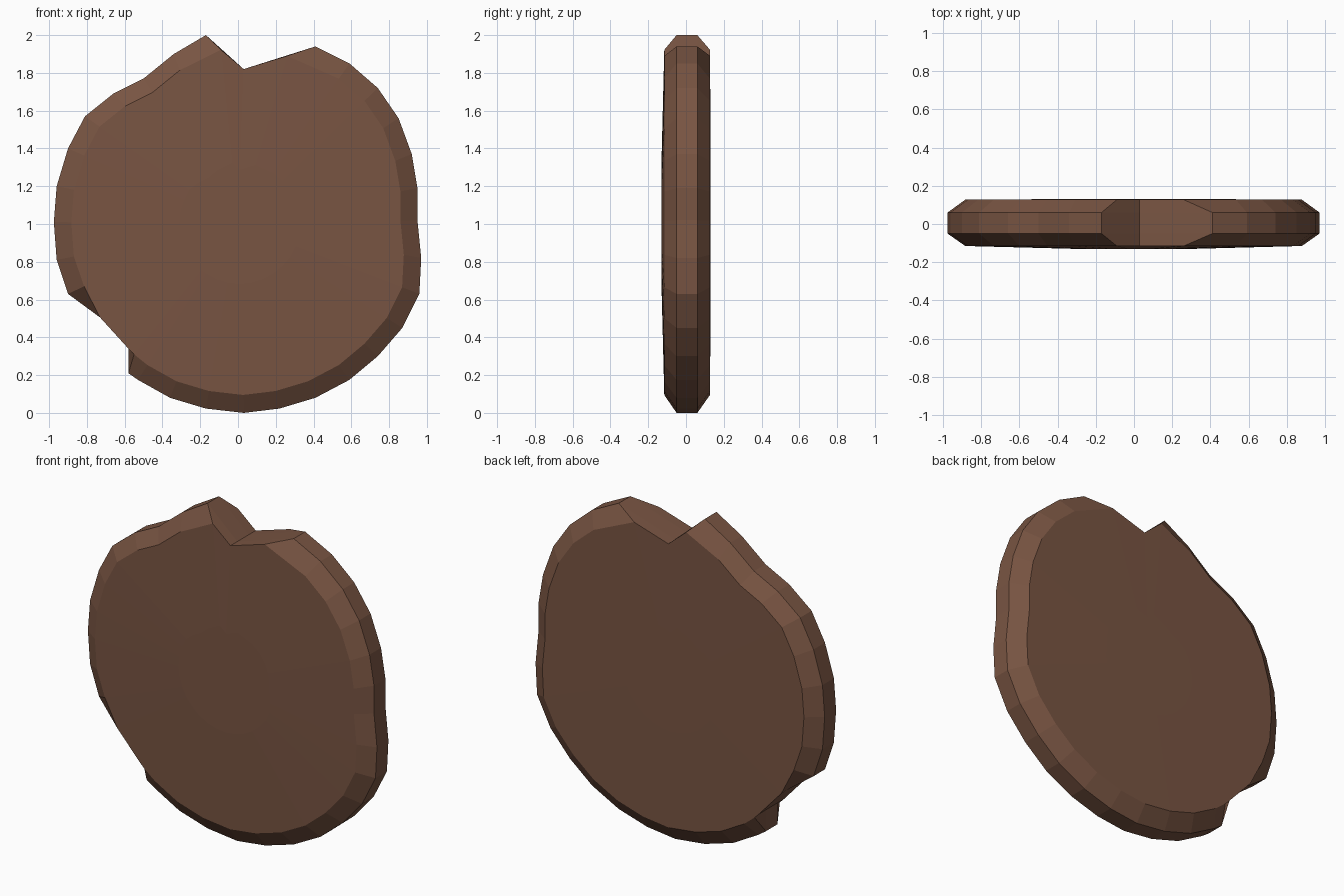
import bpy, bmesh

if "Cube" in bpy.data.objects:
    bpy.data.objects.remove(bpy.data.objects["Cube"])

CX, CZ = 0.0, 1.0
BEVEL = 0.905  # face outline relative to the rim outline

# Rim outline (x, z), clockwise from the bottom of the top notch
rim = [(0.03, 1.82), (0.41, 1.94), (0.59, 1.85), (0.74, 1.72), (0.85, 1.56),
       (0.92, 1.37), (0.95, 1.19), (0.95, 1.02), (0.97, 0.82), (0.96, 0.63),
       (0.87, 0.45), (0.74, 0.30), (0.59, 0.175), (0.41, 0.08), (0.22, 0.023),
       (0.03, 0.0), (-0.17, 0.023), (-0.36, 0.08), (-0.53, 0.175), (-0.58, 0.21),
       (-0.58, 0.34), (-0.73, 0.505), (-0.90, 0.63), (-0.96, 0.81), (-0.975, 1.01),
       (-0.96, 1.20), (-0.90, 1.40), (-0.81, 1.57), (-0.66, 1.69), (-0.50, 1.77),
       (-0.34, 1.90), (-0.17, 2.0)]

# Face outline: shrunk rim, except where the notch and chip cut straight through
cuts = {0: rim[0], 1: (0.26, 1.89), 19: (-0.55, 0.31), 20: rim[20], 21: rim[21],
        22: (-0.815, 0.67), 31: (-0.09, 1.922)}
face = [cuts.get(i, (CX + (x - CX) * BEVEL, CZ + (z - CZ) * BEVEL))
        for i, (x, z) in enumerate(rim)]
core = [(x * 0.35, CZ + (z - CZ) * 0.35) for x, z in face]

bm = bmesh.new()


def ring(outline, y):
    return [bm.verts.new((x, y, z)) for x, z in outline]


# Sections from the slightly domed front to the back
rings = [ring(core, -0.13), ring(face, -0.115), ring(rim, -0.05),
         ring(rim, 0.06), ring(face, 0.127), ring(core, 0.131)]
n = len(rim)
for a, b in zip(rings, rings[1:]):
    for i in range(n):
        j = (i + 1) % n
        bm.faces.new((a[i], a[j], b[j], b[i]))
bm.faces.new(rings[0])
bm.faces.new(rings[-1])
bmesh.ops.recalc_face_normals(bm, faces=bm.faces[:])

mesh = bpy.data.meshes.new("chipped_disc")
bm.to_mesh(mesh)
bm.free()
disc = bpy.data.objects.new("chipped_disc", mesh)
bpy.context.collection.objects.link(disc)

# Brown wood
wood = bpy.data.materials.new("brown")
wood.diffuse_color = (0.19, 0.09, 0.055, 1)
wood.use_nodes = True
wood.node_tree.nodes["Principled BSDF"].inputs["Base Color"].default_value = wood.diffuse_color
mesh.materials.append(wood)
